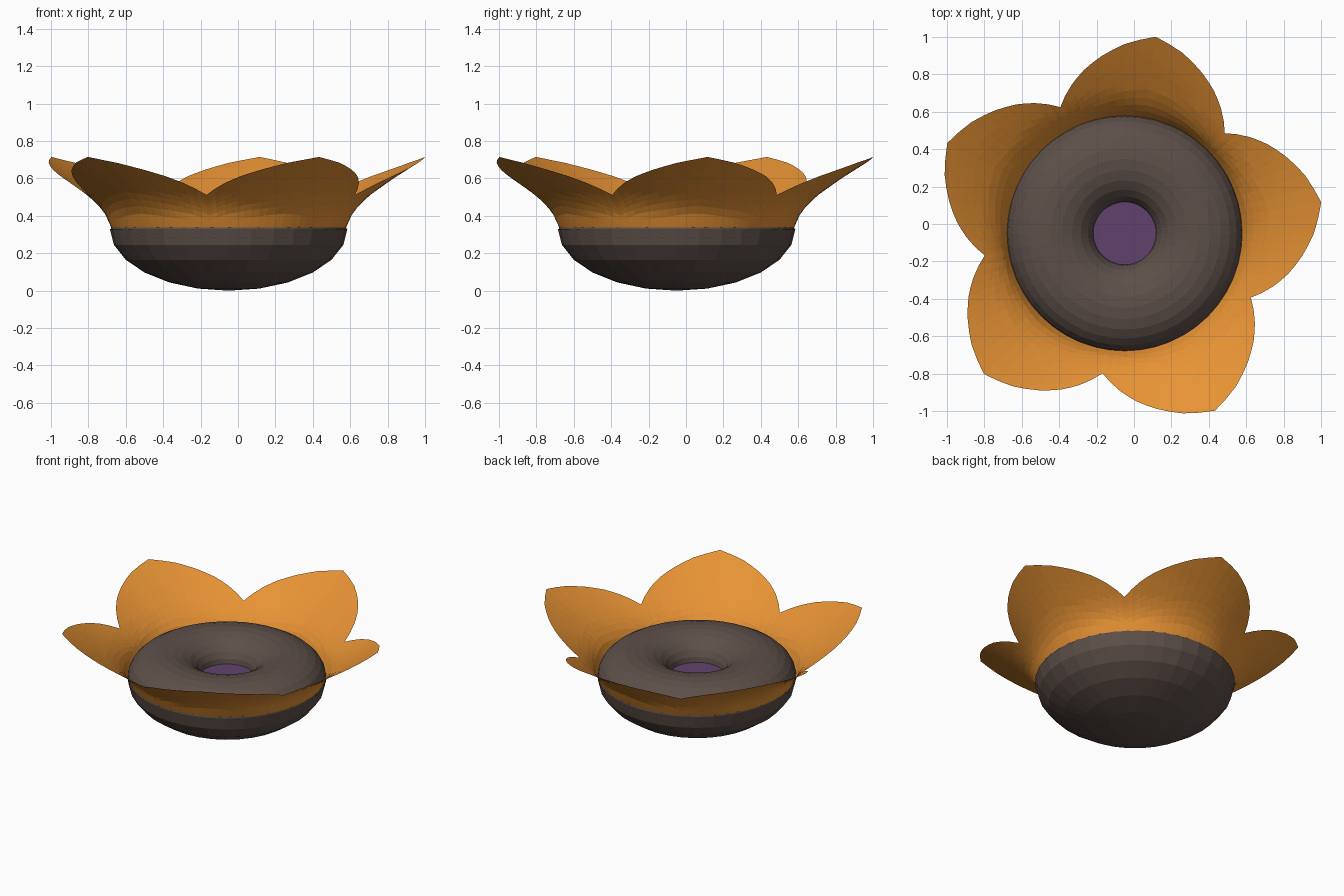
import bpy, bmesh, math

if "Cube" in bpy.data.objects:
    bpy.data.objects.remove(bpy.data.objects["Cube"])

CX = CY = -0.05          # flower axis
RIM_Z = 0.33


def material(name, rgb):
    m = bpy.data.materials.new(name)
    m.diffuse_color = (*rgb, 1)
    m.use_nodes = True
    m.node_tree.nodes["Principled BSDF"].inputs["Base Color"].default_value = m.diffuse_color
    return m


def make_object(name, bm, mat):
    me = bpy.data.meshes.new(name)
    bm.to_mesh(me)
    bm.free()
    me.materials.append(mat)
    ob = bpy.data.objects.new(name, me)
    ob.location = (CX, CY, 0)
    bpy.context.collection.objects.link(ob)
    return ob


def revolve(name, profile, mat, segs):
    bm = bmesh.new()
    vs = [bm.verts.new((r, 0, z)) for r, z in profile]
    es = [bm.edges.new(p) for p in zip(vs, vs[1:])]
    bmesh.ops.spin(bm, geom=vs + es, cent=(0, 0, 0), axis=(0, 0, 1),
                   angle=math.tau, steps=segs, use_merge=True)
    bmesh.ops.remove_doubles(bm, verts=bm.verts[:], dist=1e-4)
    bmesh.ops.recalc_face_normals(bm, faces=bm.faces[:])
    return make_object(name, bm, mat)


def interp(table, x):
    for (x0, y0), (x1, y1) in zip(table, table[1:]):
        if x <= x1:
            return y0 + (y1 - y0) * (x - x0) / (x1 - x0)
    return table[-1][1]


brown = material("dark_brown", (0.11, 0.078, 0.067))
orange = material("orange", (0.80, 0.29, 0.035))
purple = material("purple", (0.12, 0.055, 0.15))

# lower bowl: flattened half sphere
bowl = [(0.635 * math.cos(math.radians(a)), RIM_Z - RIM_Z * math.sin(math.radians(a)))
        for a in range(0, 91, 15)]
revolve("bowl", bowl, brown, 32)

# flattened ring on top
ring = [(0.398 + 0.232 * math.cos(math.tau * i / 24), RIM_Z + 0.17 * math.sin(math.tau * i / 24))
        for i in range(25)]
revolve("ring", ring, brown, 48)

# disc in the hole
bm = bmesh.new()
bmesh.ops.create_circle(bm, cap_ends=True, segments=32, radius=0.172)
bmesh.ops.translate(bm, verts=bm.verts[:], vec=(0, 0, 0.34))
make_object("centre_disc", bm, purple)

# five petals: flared cup surface trimmed to the petal outline
FLARE = [(0.622, 0.325), (0.638, 0.36), (0.66, 0.41), (0.70, 0.46), (0.757, 0.512),
         (0.845, 0.575), (0.90, 0.612), (1.01, 0.682), (1.064, 0.715)]   # radius -> height
OUTLINE = [(0, 1.064), (9, 1.012), (16.5, 0.955), (23, 0.90),
           (28.5, 0.845), (32.5, 0.80), (36, 0.757)]                    # angle -> radius
half = [0, 4.5, 9, 12.75, 16.5, 19.75, 23, 25.75, 28.5, 32.5, 36]
offsets = [-a for a in reversed(half[1:])] + half
ROWS = 10
bm = bmesh.new()
for k in range(5):
    cols = []
    for off in offsets:
        a = math.radians(9 + 72 * k + off)
        edge = interp(OUTLINE, abs(off))
        col = []
        for j in range(ROWS + 1):
            r = 0.622 + (edge - 0.622) * (j / ROWS) ** 1.5
            col.append(bm.verts.new((r * math.cos(a), r * math.sin(a), interp(FLARE, r))))
        cols.append(col)
    for c0, c1 in zip(cols, cols[1:]):
        for j in range(ROWS):
            bm.faces.new((c0[j], c1[j], c1[j + 1], c0[j + 1]))
bmesh.ops.remove_doubles(bm, verts=bm.verts[:], dist=1e-4)
make_object("petals", bm, orange)
